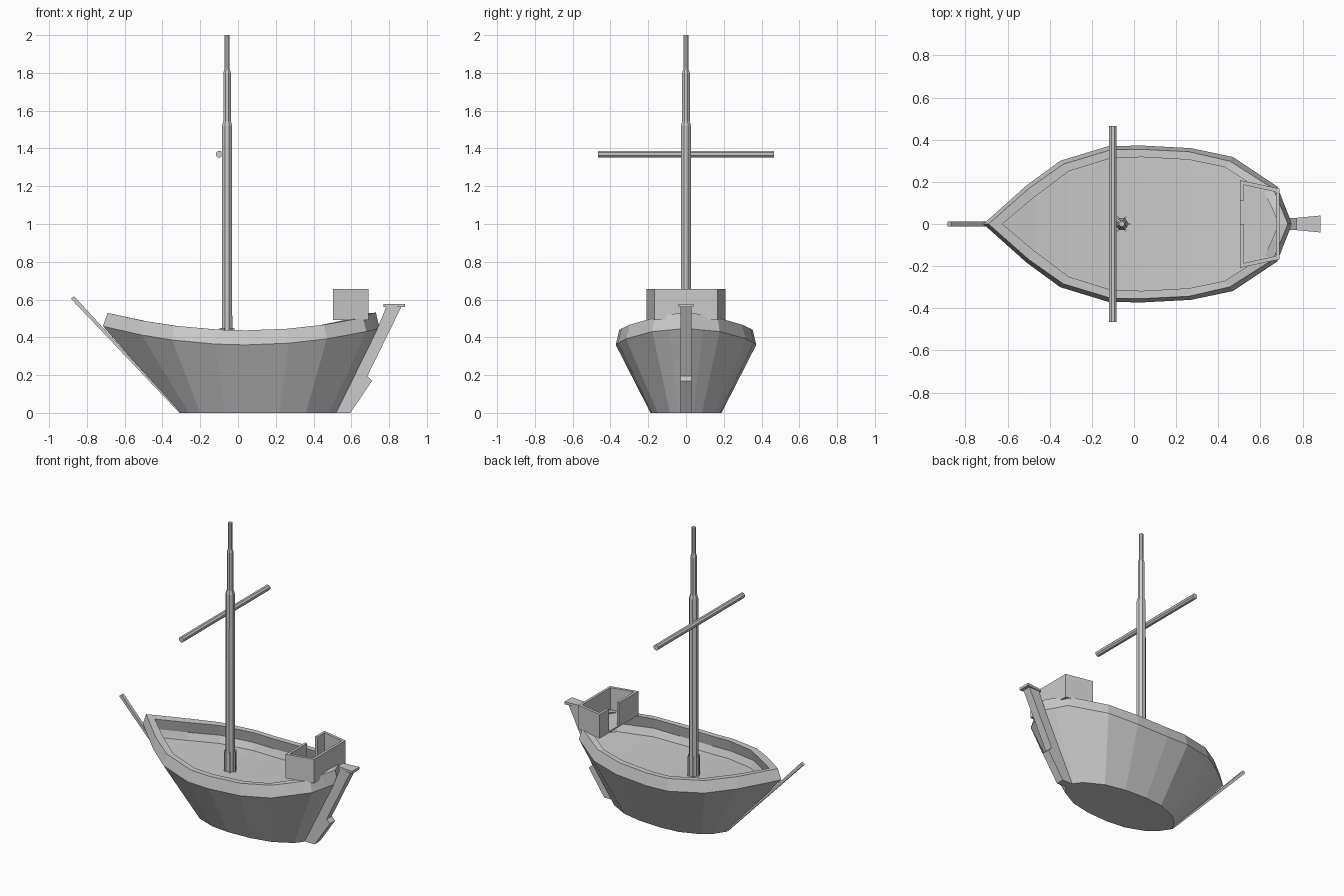
import bpy, bmesh, math

if "Cube" in bpy.data.objects:
    bpy.data.objects.remove(bpy.data.objects["Cube"])


def make(name, verts, faces):
    bm = bmesh.new()
    vs = [bm.verts.new(v) for v in verts]
    for f in faces:
        bm.faces.new([vs[i] for i in f])
    bmesh.ops.recalc_face_normals(bm, faces=bm.faces)
    me = bpy.data.meshes.new(name)
    bm.to_mesh(me)
    bm.free()
    ob = bpy.data.objects.new(name, me)
    bpy.context.collection.objects.link(ob)
    return ob


def prism(name, a, b):
    """Closed solid between two matching outlines."""
    n = len(a)
    sides = [(i, (i + 1) % n, n + (i + 1) % n, n + i) for i in range(n)]
    return make(name, a + b, sides + [tuple(range(n)), tuple(range(n, 2 * n))])


def lathe(name, profile, sides, place):
    """Straight spar with (radius, height) rings; place maps to world space."""
    verts, faces = [], []
    for r, h in profile:
        for i in range(sides):
            a = 2 * math.pi * (i + 0.5) / sides
            verts.append(place(r * math.cos(a), r * math.sin(a), h))
    for k in range(len(profile) - 1):
        for i in range(sides):
            j = (i + 1) % sides
            faces.append((k * sides + i, k * sides + j,
                          (k + 1) * sides + j, (k + 1) * sides + i))
    top = (len(profile) - 1) * sides
    faces += [tuple(range(sides)), tuple(range(top, top + sides))]
    return make(name, verts, faces)


def sheer(x):
    return 0.36 + 0.10 * ((x - 0.04) / 0.76) ** 2


def rail_top(x):
    return sheer(x) + (.088 if x > .67 else .077)


# Hull and bulwark: half outlines from bow to stern, mirrored into loops
bottom = [(-.31, 0), (-.26, .075), (-.20, .125), (-.07, .175), (.06, .188),
          (.22, .18), (.36, .15), (.48, .085), (.515, .04), (.53, 0)]
outer = [(-.715, 0), (-.51, .183), (-.35, .30), (-.12, .37), (.04, .372),
         (.27, .36), (.47, .318), (.68, .178), (.715, .088), (.75, 0)]
rail = [(-.69, 0), (-.50, .168), (-.335, .284), (-.11, .352), (.04, .354),
        (.26, .343), (.455, .298), (.66, .168), (.695, .085), (.73, 0)]
inner = [(-.625, 0), (-.47, .13), (-.31, .25), (-.10, .315), (.04, .317),
         (.26, .305), (.43, .27), (.62, .148), (.655, .075), (.685, 0)]
# Undercut behind the rail follows the slope of the bulwark
under = [(i[0] + o[0] - r[0], i[1] + o[1] - r[1]) for i, o, r in zip(inner, outer, rail)]


def loop(half, zf):
    pts = half + [(x, -y) for x, y in half[-2:0:-1]]
    return [(x, y, zf(x)) for x, y in pts]


loops = [loop(bottom, lambda x: 0), loop(outer, sheer), loop(rail, rail_top),
         loop(inner, lambda x: rail_top(x + .04 * (x > .6))),
         loop(under, sheer), loop(inner, lambda x: sheer(x) - .045)]
n = len(loops[0])
last = len(loops) - 1
faces = [(k * n + i, k * n + (i + 1) % n, (k + 1) * n + (i + 1) % n, (k + 1) * n + i)
         for k in range(last) for i in range(n)]
faces.append(tuple(range(n)))
# Deck strips running port to starboard
for i in range(len(inner) - 1):
    ids = [i, i + 1, (n - i - 1) % n, (n - i) % n]
    faces.append(tuple(last * n + j for j in dict.fromkeys(ids)))
make("hull", [v for lp in loops for v in lp], faces)


def slab(name, profile, w):
    return prism(name, [(x, -w, z) for x, z in profile], [(x, w, z) for x, z in profile])


# Stem post continuing past the bow
slab("stem_post", [(-.30, 0), (-.315, .005), (-.885, .605), (-.868, .618)], .011)

# Rudder and its flared cap
slab("rudder", [(.51, 0), (.595, 0), (.71, .17), (.685, .195), (.865, .562),
                (.785, .562), (.735, .44)], .028)
cap = [(.77, -.029), (.885, -.04), (.885, .04), (.77, .029)]
prism("rudder_cap", [(x, y, .56) for x, y in cap], [(x, y, .577) for x, y in cap])


# Open stern cabin: wall outline with a doorway in its forward wall, plus floor
def upright(name, pts, z0, z1):
    return prism(name, [(x, y, z0) for x, y in pts], [(x, y, z1) for x, y in pts])


a, b, c, d = (.503, -.208), (.69, -.168), (.69, .168), (.503, .208)
ai, bi, ci, di = (.52, -.186), (.673, -.152), (.673, .152), (.52, .186)
upright("cabin_side_right", [a, b, bi, ai], .493, .656)
upright("cabin_side_left", [d, c, ci, di], .493, .656)
upright("cabin_back", [b, c, ci, bi], .493, .656)
upright("cabin_front_right", [a, ai, (.52, 0), (.503, 0)], .493, .656)
upright("cabin_front_left", [d, di, (.52, .11), (.503, .11)], .493, .656)
upright("cabin_floor", [a, b, c, d], .493, .503)

# Stepped mast
MX = -.058
lathe("mast", [(.030, .31), (.029, 1.52), (.0215, 1.545), (.0215, 1.80), (.0135, 1.825), (.0135, 2)],
      8, lambda u, v, h: (MX + u, v, h))

# Thin wedges around the mast foot
for i in range(6):
    t = math.pi * i / 3
    ct, st = math.cos(t), math.sin(t)
    pts = [(MX + r * ct - w * st, r * st + w * ct)
           for r, w in [(.015, -.004), (.04, -.004), (.04, .004), (.015, .004)]]
    upright("mast_wedge", pts, .31, .45)

# Yard across the front of the mast
lathe("yard", [(.019, -.465), (.019, .465)], 8, lambda u, v, h: (-.10 + u, h, 1.37 + v))
